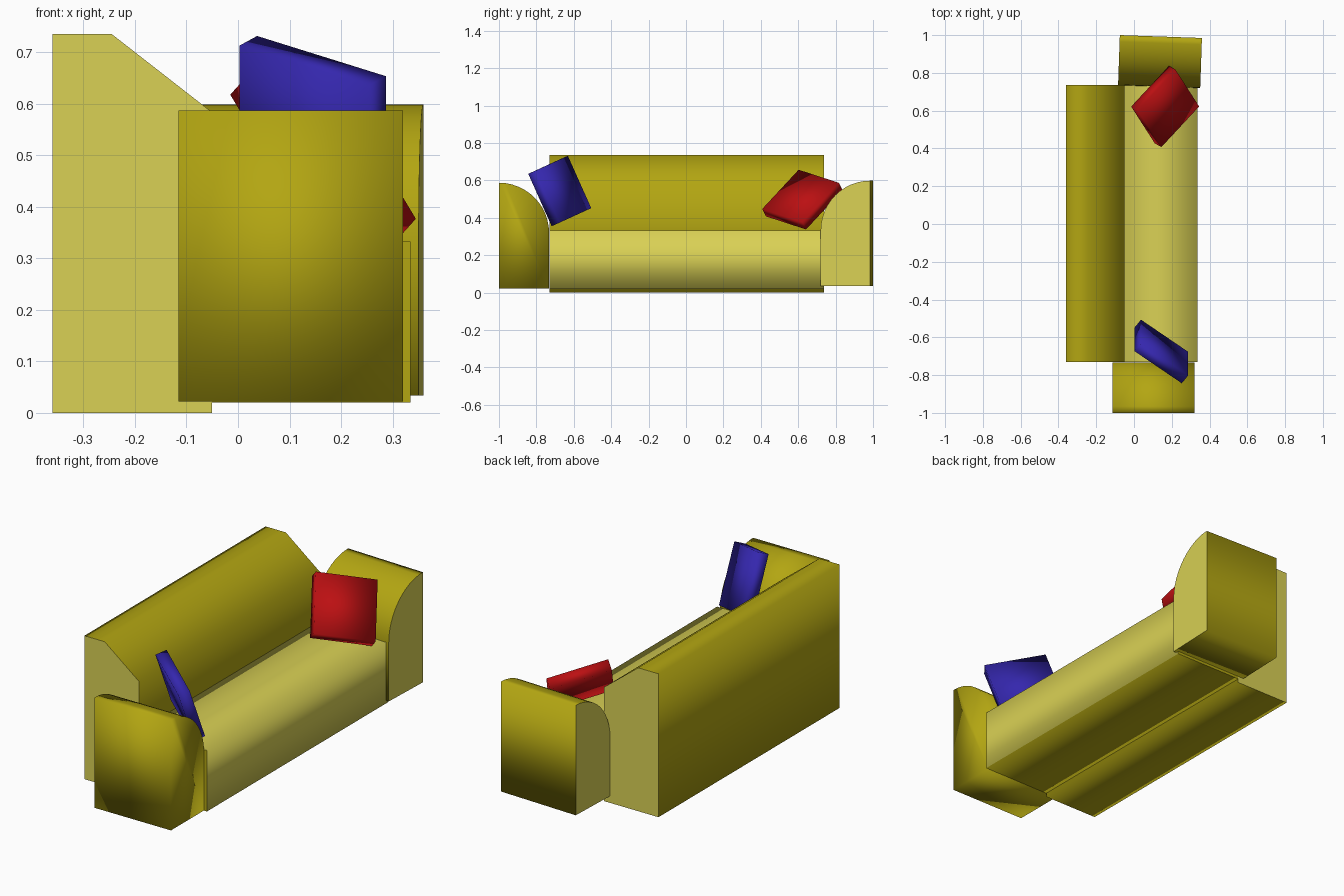
import bpy, bmesh, math
from mathutils import Vector, Matrix

if "Cube" in bpy.data.objects:
    bpy.data.objects.remove(bpy.data.objects["Cube"])


def material(name, rgb):
    m = bpy.data.materials.new(name)
    m.diffuse_color = (*rgb, 1.0)
    m.use_nodes = True
    m.node_tree.nodes["Principled BSDF"].inputs["Base Color"].default_value = m.diffuse_color
    return m


OLIVE = material("olive yellow", (0.45, 0.38, 0.006))
PALE = material("pale yellow", (0.70, 0.64, 0.09))
RED = material("red", (0.50, 0.005, 0.006))
BLUE = material("blue", (0.035, 0.02, 0.42))


def finish(name, bm, mats):
    bmesh.ops.recalc_face_normals(bm, faces=bm.faces)
    for f in bm.faces:
        f.smooth = True
    mesh = bpy.data.meshes.new(name)
    bm.to_mesh(mesh)
    bm.free()
    for m in mats:
        mesh.materials.append(m)
    obj = bpy.data.objects.new(name, mesh)
    bpy.context.collection.objects.link(obj)
    return obj


def prism(name, profile, place, a, b, pale=None, sharp_ends=True):
    """Extrude a profile from a to b; pale(face, is_end) picks the pale colour."""
    bm = bmesh.new()
    rings = [[bm.verts.new(place(p, q, t)) for p, q in profile] for t in (a, b)]
    ends = [bm.faces.new(r) for r in rings]
    n = len(profile)
    for i in range(n):
        j = (i + 1) % n
        bm.faces.new((rings[0][i], rings[0][j], rings[1][j], rings[1][i]))
    bmesh.ops.recalc_face_normals(bm, faces=bm.faces)
    for f in bm.faces:
        f.normal_update()
        if pale and pale(f, f in ends):
            f.material_index = 1
    if sharp_ends:
        for f in ends:
            for e in f.edges:
                e.smooth = False
    return finish(name, bm, (OLIVE, PALE))


along_y = lambda x, z, t: (x, t, z)
along_x = lambda y, z, t: (t, y, z)

# Backrest with a sloping top, paler at both ends
prism("backrest", [(-0.36, 0), (-0.05, 0), (-0.05, 0.583), (-0.245, 0.735), (-0.36, 0.735)],
      along_y, -0.73, 0.737, pale=lambda f, end: end)

# Seat, pale on top and front
prism("seat", [(-0.05, 0.02), (0.335, 0.02), (0.335, 0.333), (-0.05, 0.333)],
      along_y, -0.73, 0.737, pale=lambda f, end: not end and f.normal.z > -0.5)


# Armrests with a quarter-round inner top
def arm_profile(side, inner, bottom, top):
    r = 1.0 - inner
    arc = [(side * (1.0 - r * math.cos(k * math.pi / 24)),
            top - r + r * math.sin(k * math.pi / 24)) for k in range(13)]
    return [(side * 1.0, bottom), (side * inner, bottom)] + arc


prism("left_arm", arm_profile(-1, 0.732, 0.022, 0.587), along_x, -0.115, 0.32,
      sharp_ends=False)
right_arm = prism("right_arm", arm_profile(1, 0.735, 0.034, 0.598), along_x, -0.075, 0.36,
                  pale=lambda f, end: end)
# the right arm stands very slightly askew
pivot = Matrix.Translation((-0.075, 1.0, 0))
right_arm.data.transform(pivot @ Matrix.Rotation(math.radians(-2), 4, 'Z') @ pivot.inverted())


# Loose cushions: slabs set by their centre and two edge directions
def cushion(name, centre, edge_a, edge_b, thick, mat):
    a, b = Vector(edge_a), Vector(edge_b)
    c = a.cross(b).normalized() * thick
    frame = Matrix((a, b, c)).transposed().to_4x4()
    bm = bmesh.new()
    bmesh.ops.create_cube(bm, size=1.0, matrix=Matrix.Translation(centre) @ frame)
    finish(name, bm, (mat,))


cushion("red_cushion", (0.165, 0.622, 0.497), (0.20, 0.215, -0.07), (0.125, -0.195, -0.21), 0.056, RED)
cushion("blue_cushion", (0.145, -0.675, 0.543), (0.0, 0.125, -0.28), (0.25, -0.17, -0.078), 0.057, BLUE)
